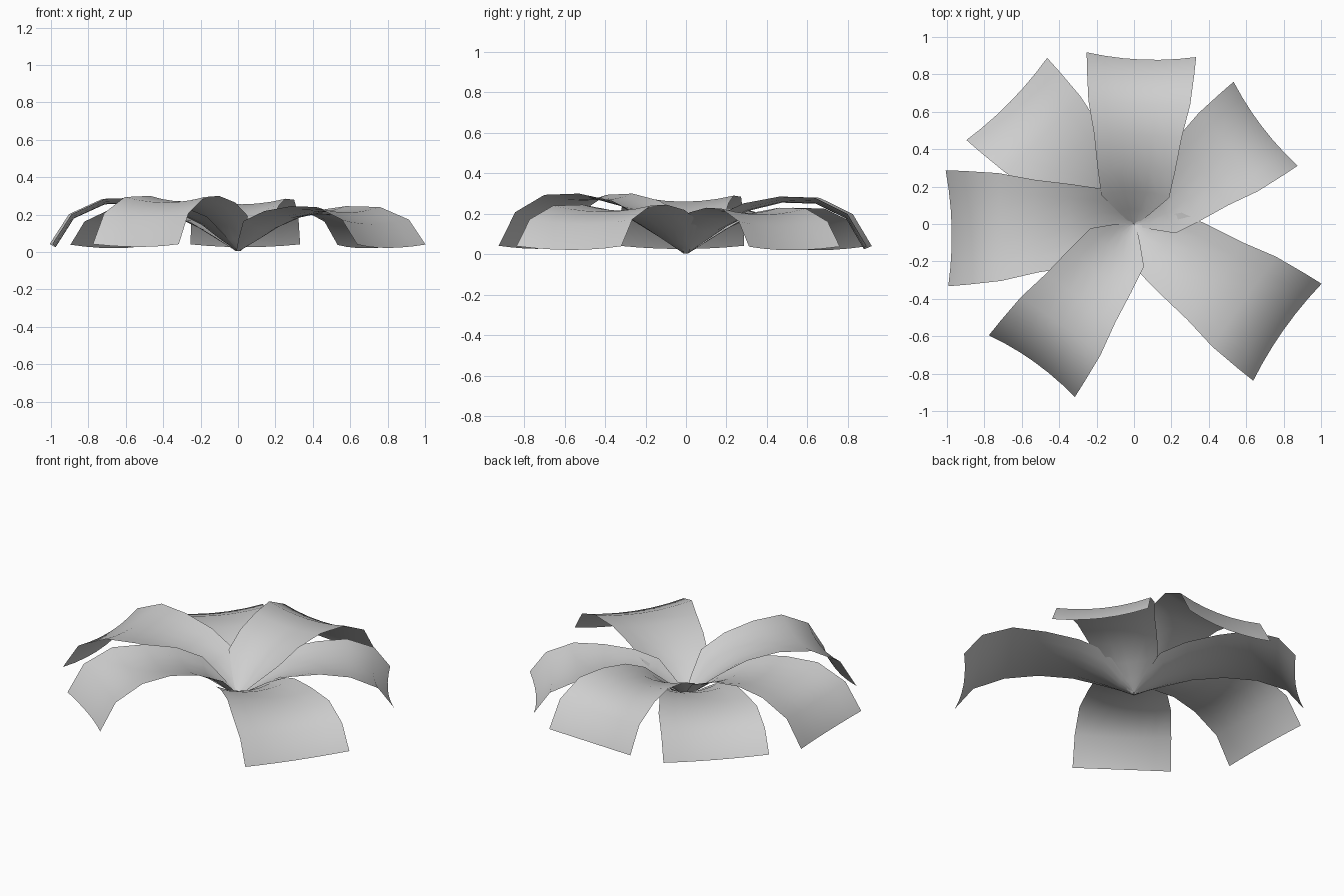
import bpy
from math import radians, cos, sin
from mathutils import Vector

cube = bpy.data.objects.get("Cube")
if cube:
    bpy.data.objects.remove(cube, do_unlink=True)

# One pale grey for the whole flower
mat = bpy.data.materials.new("pale_grey")
mat.use_nodes = True
grey = (0.62, 0.62, 0.62, 1)
mat.diffuse_color = grey
mat.node_tree.nodes["Principled BSDF"].inputs["Base Color"].default_value = grey

# Petal stations from base to tip: distance, height, half width, cupping
STATIONS = [
    (0.0, 0.02, 0.05, 0.0),
    (0.09, 0.24, 0.30, 0.03),
    (0.20, 0.56, 0.62, 0.05),
    (0.35, 0.84, 0.71, 0.04),
    (0.54, 1.0, 0.80, 0.03),
    (0.73, 0.98, 0.93, 0.03),
    (0.90, 0.69, 0.98, 0.03),
    (1.0, 0.10, 1.0, 0.03),
]
COLUMNS = 6


def petal(name, angle, length, height, half_width):
    """A drooping strip, cupped across its width along the profile normal."""
    out = Vector((cos(radians(angle)), sin(radians(angle)), 0))
    side = Vector((-out.y, out.x, 0))
    up = Vector((0, 0, 1))
    line = [out * t * length + up * z * height for t, z, w, c in STATIONS]
    verts, faces = [], []
    for i, (t, z, w, cup) in enumerate(STATIONS):
        tangent = line[min(i + 1, len(line) - 1)] - line[max(i - 1, 0)]
        normal = tangent.cross(side).normalized()
        for j in range(COLUMNS + 1):
            v = 2 * j / COLUMNS - 1
            verts.append(line[i] + side * v * w * half_width + normal * cup * v * v)
    row = COLUMNS + 1
    for i in range(len(STATIONS) - 1):
        for j in range(COLUMNS):
            a = i * row + j
            faces.append((a, a + row, a + row + 1, a + 1))
    mesh = bpy.data.meshes.new(name)
    mesh.from_pydata(verts, [], faces)
    mesh.materials.append(mat)
    mesh.shade_smooth()
    obj = bpy.data.objects.new(name, mesh)
    bpy.context.collection.objects.link(obj)


# Six petals, unevenly spaced around the centre
petal("back_petal", 87.5, 0.88, 0.255, 0.293)
petal("back_right_petal", 135.5, 0.93, 0.20, 0.308)
petal("right_petal", 181.3, 0.975, 0.26, 0.31)
petal("front_right_petal", 234.3, 0.91, 0.27, 0.283)
petal("front_left_petal", 324.8, 0.98, 0.215, 0.317)
petal("back_left_petal", 37.3, 0.86, 0.20, 0.282)
